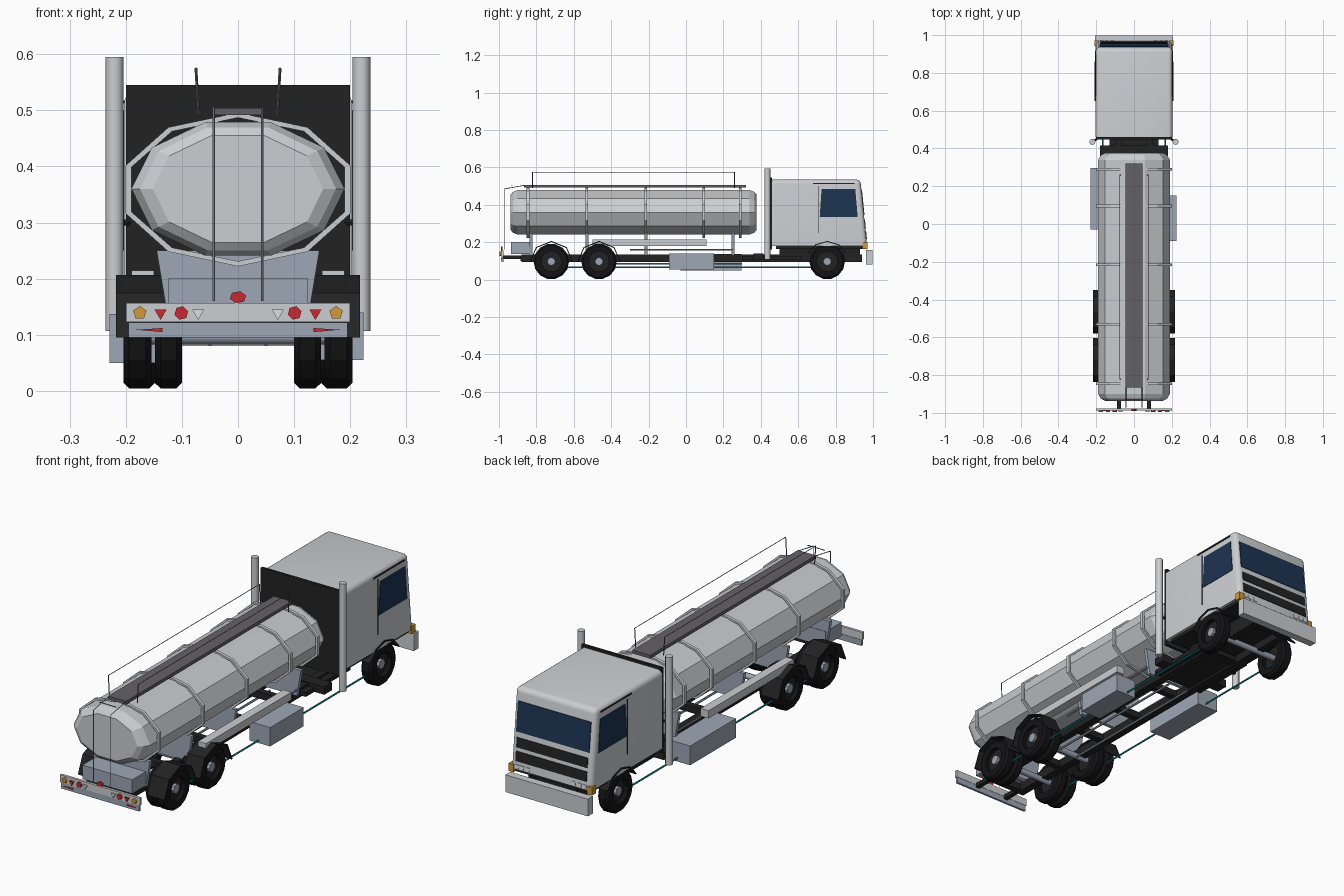
import bpy, bmesh, math
from mathutils import Vector

if "Cube" in bpy.data.objects:
    bpy.data.objects.remove(bpy.data.objects["Cube"])


def material(name, r, g, b):
    m = bpy.data.materials.new(name)
    m.diffuse_color = (r, g, b, 1)
    m.use_nodes = True
    m.node_tree.nodes["Principled BSDF"].inputs["Base Color"].default_value = m.diffuse_color
    return m


BODY = material("light grey paint", .60, .62, .64)
DARK = material("black frame", .016, .016, .016)
STEEL = material("blue grey steel", .34, .39, .47)
GLASS = material("navy glass", .012, .035, .085)
WALK = material("walkway grey", .13, .12, .13)
AMBER = material("amber lamp", .65, .32, .04)
RED = material("red lamp", .60, .02, .03)
TEAL = material("teal line", .01, .36, .43)
TYRE = material("tyre rubber", .007, .007, .008)
WHITE = material("white lamp", .72, .73, .74)


def finish(name, bm, mat, smooth=None):
    bmesh.ops.recalc_face_normals(bm, faces=bm.faces)
    me = bpy.data.meshes.new(name)
    bm.to_mesh(me)
    bm.free()
    me.materials.append(mat)
    ob = bpy.data.objects.new(name, me)
    bpy.context.collection.objects.link(ob)
    if smooth:
        bpy.ops.object.select_all(action='DESELECT')
        ob.select_set(True)
        bpy.context.view_layer.objects.active = ob
        bpy.ops.object.shade_smooth_by_angle(angle=math.radians(smooth))
    return ob


def loft(name, rings, mat, smooth=None, closed=False):
    """Skin a list of equal point rings; cap the ends unless closed."""
    bm = bmesh.new()
    vs = [[bm.verts.new(p) for p in r] for r in rings]
    n = len(vs[0])
    for i in range(len(vs) if closed else len(vs) - 1):
        a, b = vs[i], vs[(i + 1) % len(vs)]
        for k in range(n):
            bm.faces.new((a[k], a[(k + 1) % n], b[(k + 1) % n], b[k]))
    if not closed:
        bm.faces.new(vs[0])
        bm.faces.new(vs[-1])
    return finish(name, bm, mat, smooth)


def prism(name, pts, axis, a, b, mat):
    """Extrude a 2D outline along one axis from a to b."""
    put = {'x': lambda p, t: (t, p[0], p[1]), 'y': lambda p, t: (p[0], t, p[1]),
           'z': lambda p, t: (p[0], p[1], t)}[axis]
    return loft(name, [[put(p, t) for p in pts] for t in (a, b)], mat)


def box(name, x, y, z, mat):
    return prism(name, [(x[0], y[0]), (x[1], y[0]), (x[1], y[1]), (x[0], y[1])], 'z', z[0], z[1], mat)


def mbox(name, x, y, z, mat):
    for s, side in ((1, "right"), (-1, "left")):
        box(name + "_" + side, (s * x[0], s * x[1]), y, z, mat)


def rod(name, a, b, r, mat, n=6, smooth=None):
    a, b = Vector(a), Vector(b)
    q = (b - a).to_track_quat('Z', 'Y')
    c = [q @ Vector((r * math.cos(math.tau * k / n), r * math.sin(math.tau * k / n), 0)) for k in range(n)]
    return loft(name, [[p + v for v in c] for p in (a, b)], mat, smooth)


def ellipse(rx, rz, n, off=0, cx=0, cz=0):
    return [(cx + rx * math.cos(math.tau * (k + off) / n), cz + rz * math.sin(math.tau * (k + off) / n)) for k in range(n)]


# ten-sided tank with slightly domed ends
sect = ellipse(.19, .125, 10)
loft("tank", [[(x * s, y, .36 + z * s) for x, z in sect]
              for y, s in ((-.937, .80), (-.925, .92), (-.90, 1), (.34, 1), (.365, .92), (.377, .80))], BODY, 20)
# reinforcing bands, turned half a side against the tank
for y in (.29, .095, -.215, -.53, -.845):
    o, i = ellipse(.211, .137, 10, .5), ellipse(.2, .128, 10, .5)
    loft("tank_band", [[(x, t, .359 + z) for x, z in r] for r, t in
                       ((o, y - .007), (o, y + .007), (i, y + .007), (i, y - .007))], BODY, closed=True)
# cradles and subframe
for y in (-.83, -.53, -.215, .25):
    prism("tank_cradle", [(-.125, .13), (.125, .13), (.145, .25), (-.145, .25)], 'y', y - .008, y + .008, STEEL)
box("rear_cabinet", (-.125, .125), (-.935, -.82), (.137, .2), STEEL)
box("front_tank_frame", (-.18, .18), (.36, .415), (.105, .14), DARK)
mbox("hose_tray", (.15, .19), (-.5, .11), (.18, .215), BODY)
for s in (1, -1):
    rod("side_pipe", (s * .13, -.3, .16), (s * .13, .25, .16), .004, STEEL)
    rod("low_pipe", (s * .05, -.45, .085), (s * .05, .3, .085), .005, STEEL)

# walkway, handrails and rear ladder
box("walkway", (-.045, .045), (-.865, .32), (.492, .507), WALK)
for s in (1, -1):
    rod("handrail", (s * .075, -.82, .575), (s * .075, .26, .575), .0018, WALK, 4)
    for y in (-.82, .26):
        rod("rail_post", (s * .07, y, .49), (s * .075, y, .575), .0025, WALK, 4)
    rod("ladder_side", (s * .043, -.972, .16), (s * .043, -.972, .485), .002, STEEL, 4)
    rod("ladder_top", (s * .043, -.972, .485), (s * .043, -.86, .505), .002, STEEL, 4)
rod("ladder_rung", (-.043, -.93, .505), (.043, -.93, .505), .002, WALK, 4)

# chassis
mbox("chassis_rail", (.065, .1), (-.88, .94), (.095, .135), DARK)
for y in (-.87, -.6, -.3, -.05, .2, .6, .92):
    box("cross_member", (-.1, .1), (y - .015, y + .015), (.1, .13), DARK)
box("gearbox_plate", (-.13, .13), (.3, .62), (.105, .125), DARK)
box("cab_floor", (-.19, .19), (.48, .955), (.165, .182), DARK)
box("cab_mount", (-.1, .1), (.5, .93), (.13, .17), DARK)
box("side_box_right", (.12, .224), (-.09, .15), (.055, .14), STEEL)
box("side_box_left", (-.229, -.12), (-.03, .297), (.05, .137), STEEL)
for s in (1, -1):
    rod("teal_line", (s * .165, -.72, .066), (s * .165, .75, .066), .004, TEAL)


# wheels: hollow tyre, recessed disc and hub
def wheel(x0, x1, y, out):
    rings = []
    for x, r in ((x0, .054), (x0, .085), (x0 + .01, .095), (x1 - .01, .095), (x1, .085), (x1, .054)):
        rings.append([(x, y + a, .097 + b) for a, b in ellipse(r, r, 14)])
    loft("tyre", rings, TYRE, 25, closed=True)
    mid = (x0 + x1) / 2
    prism("wheel_disc", ellipse(.056, .056, 14, 0, y, .097), 'x', mid - .006, mid + .006, DARK)
    prism("wheel_hub", ellipse(.022, .022, 8, 0, y, .097), 'x', mid, mid + out * .018, STEEL)


for s in (1, -1):
    for y, spans in ((-.72, ((.1, .148), (.154, .204))), (-.465, ((.1, .148), (.154, .204))), (.755, ((.148, .202),))):
        for a, b in spans:
            wheel(min(s * a, s * b), max(s * a, s * b), y, s)
    # angular mudguards
    for y, x0, x1, a0, a1 in ((-.72, .13, .217, 0, 180), (-.465, .13, .217, 0, 180), (.755, .13, .208, 25, 155)):
        arc = [math.radians(a0 + (a1 - a0) * k / 4) for k in range(5)]
        pts = [(y + .116 * math.cos(a), .095 + .112 * math.sin(a)) for a in arc]
        pts += [(y + .111 * math.cos(a), .095 + .106 * math.sin(a)) for a in reversed(arc)]
        prism("mudguard", pts, 'x', s * x0, s * x1, DARK)
for y in (-.72, -.465, .755):
    rod("axle", (-.17, y, .097), (.17, y, .097), .014, STEEL, 8, 50)


# cab shell with sloping front and rounded edges
def front(z):
    return .968 - .1 * (z - .18)


cab = prism("cab", [(.46, .18), (front(.18), .18), (front(.535), .535), (.46, .535)], 'x', -.203, .203, BODY)
bm = bmesh.new()
bm.from_mesh(cab.data)
edges = [e for e in bm.edges if all(v.co.y > .9 for v in e.verts) and all(v.co.z > .5 for v in e.verts)
         or abs(e.verts[0].co.y - e.verts[1].co.y) > .2 and e.verts[0].co.z > .5
         or abs(e.verts[0].co.z - e.verts[1].co.z) > .2 and e.verts[0].co.y > .9]
bmesh.ops.bevel(bm, geom=edges, offset=.022, segments=4, profile=.5, affect='EDGES')
bm.to_mesh(cab.data)
bm.free()
bpy.ops.object.select_all(action='DESELECT')
cab.select_set(True)
bpy.context.view_layer.objects.active = cab
bpy.ops.object.shade_smooth_by_angle(angle=math.radians(40))
box("cab_rear_panel", (-.2, .2), (.448, .461), (.16, .545), DARK)


# plates lying on the sloped cab front
def front_plate(name, x0, x1, z0, z1, mat, t=.003):
    prism(name, [(front(z0) - t, z0), (front(z0) + t, z0), (front(z1) + t, z1), (front(z1) - t, z1)], 'x', x0, x1, mat)


front_plate("windscreen", -.183, .183, .345, .478, GLASS)
front_plate("upper_grille", -.178, .178, .277, .32, DARK)
front_plate("lower_grille", -.178, .178, .217, .26, DARK)
for s in (1, -1):
    for x in (.115, .145, .17):
        front_plate("headlamp", s * x - .009, s * x + .009, .186, .202, WHITE)
    prism("side_window", [(.715, .335), (.918, .335), (.905, .485), (.725, .485)], 'x', s * .2, s * .2055, GLASS)
    prism("drip_strip", [(.68, .512), (.9, .512), (.9, .518), (.68, .518)], 'x', s * .2, s * .2055, DARK)
    box("door_gap", (s * .2, s * .205), (.708, .712), (.25, .5), DARK)
    mid = sorted((s * .185, s * .209))
    box("corner_lamp", mid, (.943, .971), (.165, .2), AMBER)
    rod("exhaust_stack", (s * .22, .435, .107), (s * .22, .435, .595), .016, BODY, 12, 40)
    rod("stack_bracket", (s * .19, .455, .3), (s * .22, .435, .3), .006, DARK)
box("front_bumper", (-.207, .207), (.962, .997), (.08, .158), BODY)

# rear bumper with lamps
box("rear_bumper", (-.2, .2), (-.988, -.976), (.123, .157), BODY)
box("rear_under_bar", (-.195, .195), (-.986, -.976), (.095, .122), STEEL)
mbox("bumper_arm", (.07, .09), (-.978, -.87), (.11, .13), DARK)
for s in (1, -1):
    for x, n, mat in ((.175, 5, AMBER), (.138, 3, RED), (.101, 6, RED), (.071, 3, WHITE)):
        prism("rear_lamp", ellipse(.0125, .0125, n, .25, s * x, .139), 'y', -.996, -.987, mat)
    prism("rear_reflector", [(s * .135, .105), (s * .135, .112), (s * .182, .109)], 'y', -.99, -.985, RED)
prism("centre_lamp", ellipse(.015, .011, 6, .25, 0, .167), 'y', -.99, -.98, RED)
